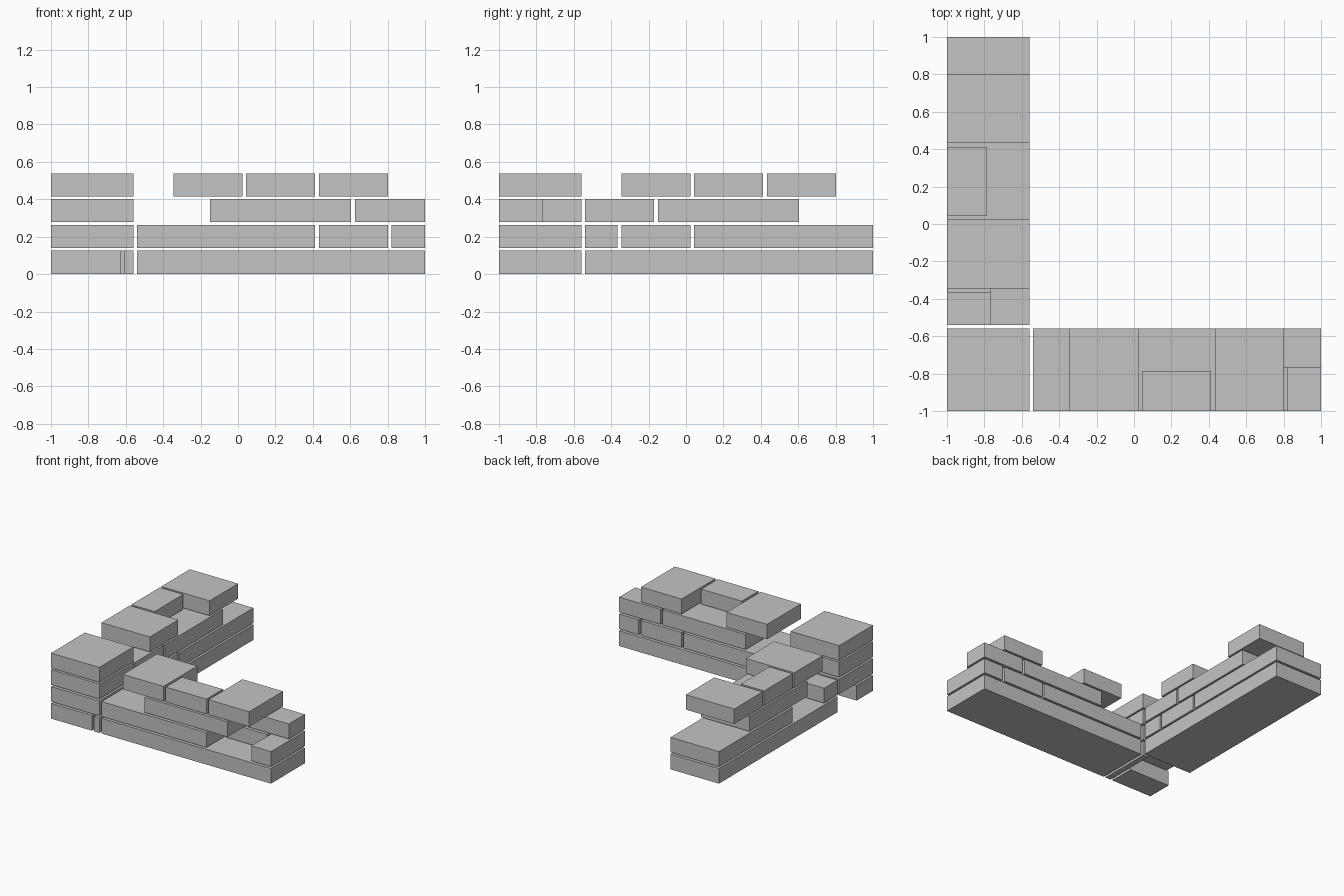
import bpy
import bmesh
from mathutils import Matrix, Vector

cube = bpy.data.objects.get("Cube")
if cube:
    bpy.data.objects.remove(cube, do_unlink=True)

# One plain stone colour
stone = bpy.data.materials.new("grey_stone")
stone.use_nodes = True
GREY = (0.55, 0.55, 0.55, 1)
stone.diffuse_color = GREY
stone.node_tree.nodes["Principled BSDF"].inputs["Base Color"].default_value = GREY

# Height range of each course, and depth ranges across the wall
COURSES = [(0, 0.125), (0.14, 0.263), (0.278, 0.402), (0.415, 0.538)]
FULL = (-1, -0.56)
OUTER = (-1, -0.787)
INNER = (-0.768, -0.56)


def brick(name, xs, ys, course):
    zs = COURSES[course]
    lo, hi = (Vector(p) for p in zip(xs, ys, zs))
    bm = bmesh.new()
    bmesh.ops.create_cube(bm, size=1, matrix=Matrix.Translation((lo + hi) / 2)
                          @ Matrix.Diagonal((*(hi - lo), 1)))
    mesh = bpy.data.meshes.new(name)
    bm.to_mesh(mesh)
    bm.free()
    mesh.materials.append(stone)
    bpy.context.collection.objects.link(bpy.data.objects.new(name, mesh))


# Courses both wings share: (course, start, end, depth)
SHARED = [
    (0, -0.54, 1, FULL),
    (2, -0.15, 0.605, FULL),
    (3, -0.345, 0.023, FULL),
    (3, 0.043, 0.413, OUTER),
    (3, 0.432, 0.802, FULL),
]
# Bricks that differ between the wings
FRONT = SHARED + [
    (1, -0.54, 0.413, FULL),
    (1, 0.432, 0.802, INNER),
    (1, 0.822, 1, FULL),
    (2, 0.625, 1, INNER),
]
SIDE = SHARED + [
    (1, -0.54, -0.365, FULL),
    (1, -0.345, 0.023, INNER),
    (1, 0.043, 1, FULL),
    (2, -0.54, -0.17, INNER),
]

# The front wing runs along x, the side wing along y
for course, start, end, depth in FRONT:
    brick("front_wall_brick", (start, end), depth, course)
for course, start, end, depth in SIDE:
    brick("side_wall_brick", depth, (start, end), course)

# Corner pillar on a half brick and a thin upright slab
for course in (1, 2, 3):
    brick("corner_block", FULL, FULL, course)
brick("corner_half_brick", (-1, -0.628), OUTER, 0)
brick("corner_slab", (-0.607, -0.56), FULL, 0)
